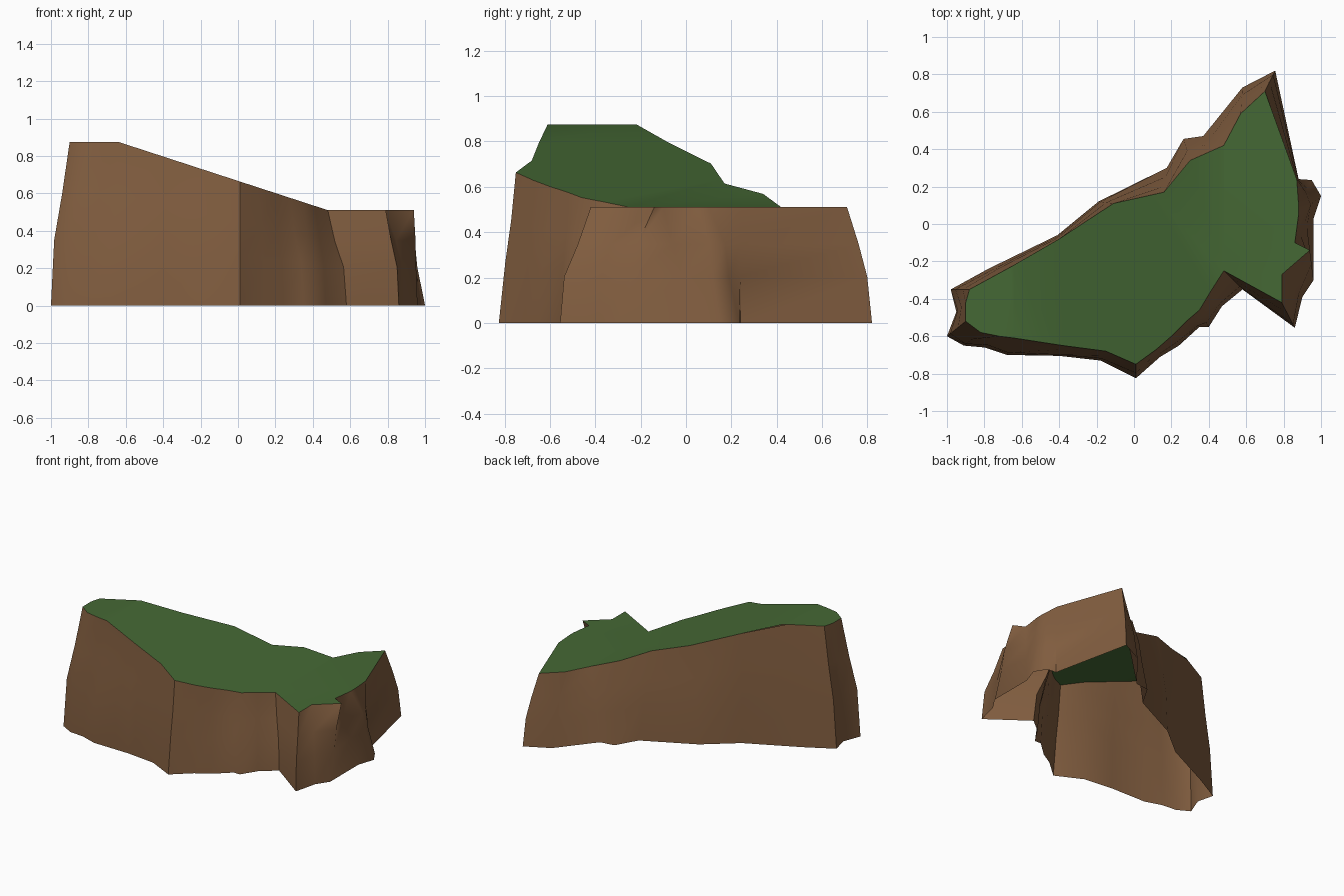
import bpy, bmesh, random
from mathutils import Vector
from math import radians

if "Cube" in bpy.data.objects:
    bpy.data.objects.remove(bpy.data.objects["Cube"])

random.seed(4)

# Paired outlines seen from above: foot of the cliff and rim of the grass
foot = [(-1, -.6), (-.91, -.65), (-.8, -.66), (-.68, -.7), (-.4, -.705), (-.18, -.73),
        (.01, -.825), (.14, -.71), (.24, -.65), (.35, -.55), (.4, -.55), (.47, -.44),
        (.58, -.35), (.86, -.555), (.9, -.39), (.96, -.3), (.96, .03), (1, .15),
        (.95, .235), (.88, .24), (.755, .82), (.58, .73), (.37, .47), (.265, .455),
        (.175, .3), (-.19, .12), (-.41, -.06), (-.78, -.24), (-.98, -.35), (-.95, -.47)]
rim = [(-.9, -.52), (-.82, -.58), (-.72, -.6), (-.64, -.61), (-.38, -.65), (-.15, -.68),
       (.01, -.75), (.12, -.67), (.2, -.6), (.28, -.52), (.35, -.46), (.41, -.36),
       (.48, -.25), (.79, -.42), (.79, -.27), (.94, -.14), (.86, -.1), (.88, .05),
       (.88, .1), (.87, .24), (.7, .71), (.57, .59), (.48, .42), (.3, .34),
       (.16, .17), (-.11, .11), (-.4, -.08), (-.66, -.23), (-.88, -.35), (-.9, -.42)]


def height(x):
    # High plateau on the left, ramp, low plateau on the right
    t = min(1, max(0, (x + .64) / 1.12))
    return .875 + (.51 - .875) * t


def finish(bm, name, color, angle):
    mesh = bpy.data.meshes.new(name)
    bm.to_mesh(mesh)
    bm.free()
    obj = bpy.data.objects.new(name, mesh)
    bpy.context.collection.objects.link(obj)
    mat = bpy.data.materials.new(name + "_material")
    mat.diffuse_color = color
    mat.use_nodes = True
    mat.node_tree.nodes["Principled BSDF"].inputs["Base Color"].default_value = mat.diffuse_color
    mesh.materials.append(mat)
    bpy.ops.object.select_all(action='DESELECT')
    obj.select_set(True)
    bpy.context.view_layer.objects.active = obj
    bpy.ops.object.shade_smooth_by_angle(angle=radians(angle))


# Cliff wall: rings lofted from foot to rim, open underneath
bm = bmesh.new()
rings = []
for up, inward in ((0, 0), (.4, .25), (.68, .6), (1, 1)):
    ring = []
    for a, b in zip(foot, rim):
        k = inward + (random.uniform(-.15, .15) if 0 < up < 1 else 0)
        p = Vector(a).lerp(Vector(b), k)
        ring.append(bm.verts.new((p.x, p.y, height(b[0]) * up)))
    rings.append(ring)
n = len(foot)
for low, high in zip(rings, rings[1:]):
    for i in range(n):
        j = (i + 1) % n
        bm.faces.new((low[i], low[j], high[j], high[i]))
finish(bm, "cliff_wall", (.22, .11, .05, 1), 50)

# Grass top: filled rim, creased where the ramp starts and ends
bm = bmesh.new()
bm.faces.new([bm.verts.new((x, y, 0)) for x, y in rim])
for x in (-.64, -.3, .1, .48):
    bmesh.ops.bisect_plane(bm, geom=bm.verts[:] + bm.edges[:] + bm.faces[:],
                           plane_co=(x, 0, 0), plane_no=(1, 0, 0))
bmesh.ops.triangulate(bm, faces=bm.faces[:])
for v in bm.verts:
    v.co.z = height(v.co.x)
bm.normal_update()
finish(bm, "grass_top", (.06, .14, .035, 1), 50)
